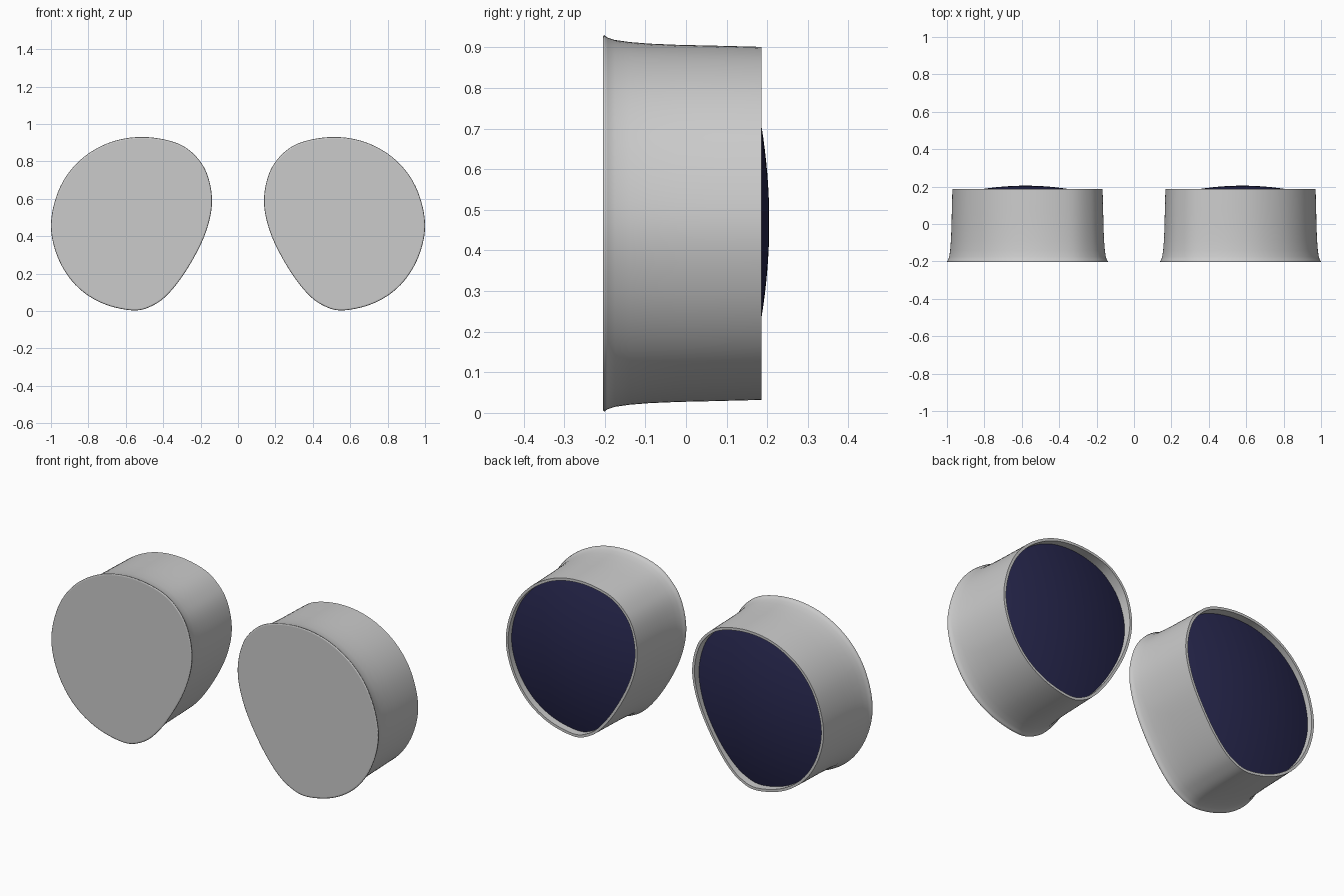
import bpy, bmesh
from mathutils import Vector

if "Cube" in bpy.data.objects:
    bpy.data.objects.remove(bpy.data.objects["Cube"])

# Egg outline of the right-hand housing (x, z)
EGG = [(0.50, 0.93), (0.68, 0.903), (0.84, 0.81), (0.95, 0.665), (1.0, 0.47),
       (0.965, 0.29), (0.87, 0.14), (0.73, 0.043), (0.56, 0.003), (0.45, 0.032),
       (0.36, 0.105), (0.265, 0.235), (0.18, 0.40), (0.14, 0.56), (0.155, 0.70),
       (0.21, 0.81), (0.32, 0.895)]
CENTRE = Vector((0.58, 0.47))


def smooth_loop(pts, steps=7):
    """Closed Catmull-Rom through the points."""
    p = [Vector(q) for q in pts]
    n, out = len(p), []
    for i in range(n):
        a, b, c, d = p[i - 1], p[i], p[(i + 1) % n], p[(i + 2) % n]
        for s in range(steps):
            t = s / steps
            out.append(0.5 * (2 * b + (c - a) * t + (2 * a - 5 * b + 4 * c - d) * t * t
                              + (3 * b - a - 3 * c + d) * t ** 3))
    return out


def inset(loop, d):
    """Move every point of the clockwise loop inwards by d."""
    n, out = len(loop), []
    for i in range(n):
        t = (loop[(i + 1) % n] - loop[i - 1]).normalized()
        out.append(loop[i] + Vector((t.y, -t.x)) * d)
    return out


def skin(name, rings, side, sharp=(), mat=None):
    """Closed skin over rings of 3D points; side mirrors it in x."""
    bm = bmesh.new()
    vs = [[bm.verts.new((x * side, y, z)) for x, y, z in r] for r in rings]
    n = len(vs[0])
    for a, b in zip(vs, vs[1:]):
        for i in range(n):
            j = (i + 1) % n
            bm.faces.new((a[i], a[j], b[j], b[i]))
    bm.faces.new(vs[0])
    bm.faces.new(vs[-1])
    bmesh.ops.recalc_face_normals(bm, faces=bm.faces)
    for f in bm.faces:
        f.smooth = True
    for k in sharp:
        for i in range(n):
            bm.edges.get((vs[k][i], vs[k][(i + 1) % n])).smooth = False
    me = bpy.data.meshes.new(name)
    bm.to_mesh(me)
    bm.free()
    ob = bpy.data.objects.new(name, me)
    bpy.context.collection.objects.link(ob)
    if mat:
        me.materials.append(mat)
    return ob


navy = bpy.data.materials.new("navy_glass")
navy.diffuse_color = (0.02, 0.02, 0.075, 1)
navy.use_nodes = True
navy.node_tree.nodes["Principled BSDF"].inputs["Base Color"].default_value = navy.diffuse_color

egg = smooth_loop(EGG)

# Housing: front cap, flared wall, back rim, shallow recess (inset, y)
PROFILE = [(0.010, -0.204), (0.003, -0.204), (0.0, -0.201), (0.006, -0.193),
           (0.012, -0.175), (0.017, -0.14), (0.021, -0.09), (0.024, -0.02),
           (0.026, 0.07), (0.029, 0.186), (0.043, 0.186), (0.043, 0.09)]
housing = [[(p.x, y, p.y) for p in inset(egg, d)] for d, y in PROFILE]

# Lens: shallow spherical dome set in the recess
edge = inset(egg, 0.042)
lens = [[(p.x, 0.095, p.y) for p in edge]]
for k in range(14):
    f = 1 - k / 14
    ring = [CENTRE + (p - CENTRE) * f for p in edge]
    lens.append([(p.x, 0.205 - (p - CENTRE).length_squared / 2.9, p.y) for p in ring])

for label, side in (("right", 1), ("left", -1)):
    skin(label + "_housing", housing, side, sharp=(9, 10, 11))
    skin(label + "_lens", lens, side, sharp=(0, 1), mat=navy)
